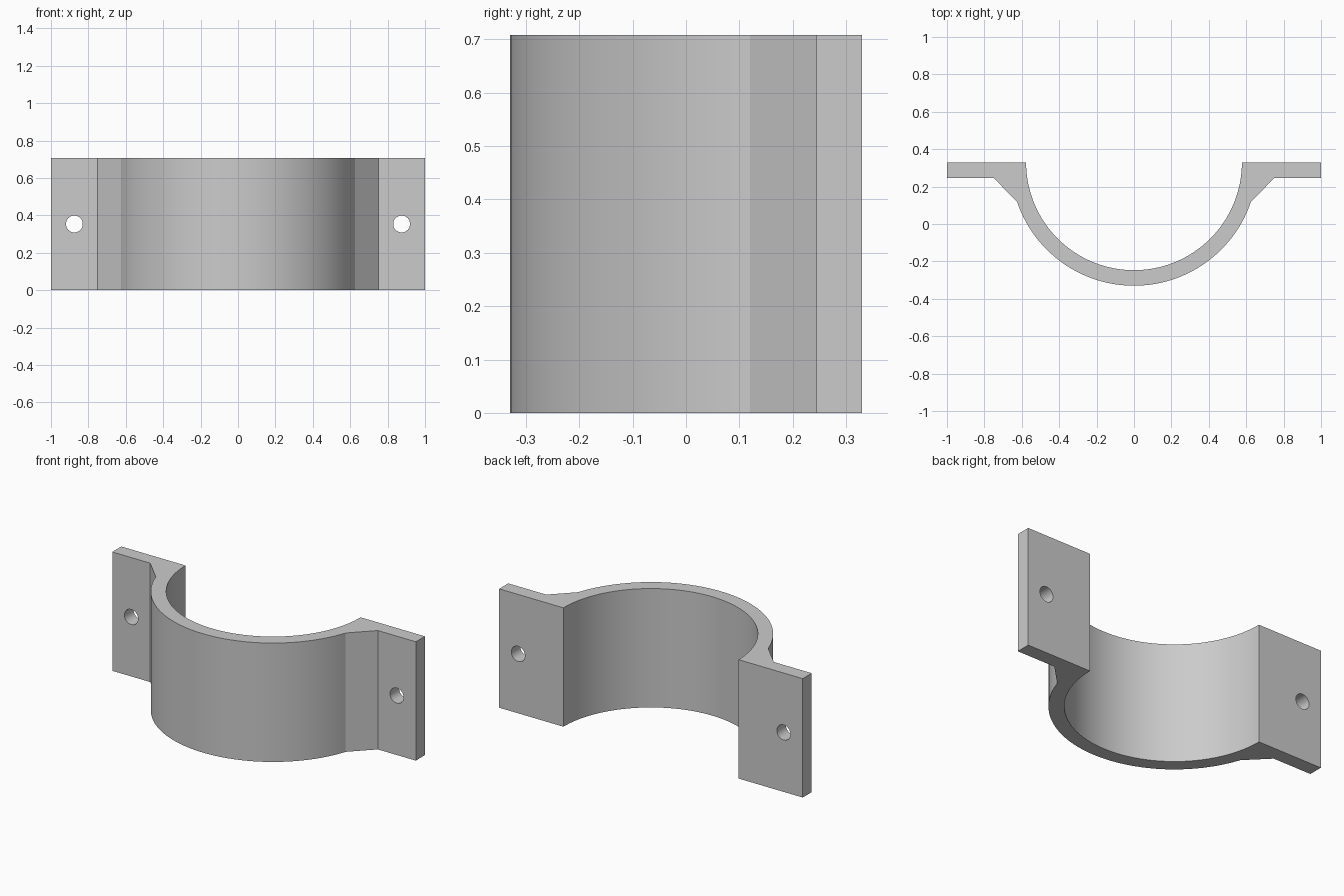
import bpy, bmesh
from math import sin, cos, pi, asin, radians
from mathutils import Matrix

cube = bpy.data.objects.get("Cube")
if cube:
    bpy.data.objects.remove(cube, do_unlink=True)

HEIGHT = 0.708
BACK, FLANGE_FRONT = 0.33, 0.245
R_IN, R_OUT = 0.577, 0.66
GUSSET_Y = 0.12
SEGMENTS = 64

grey = bpy.data.materials.new("plain grey")
grey.use_nodes = True
colour = (0.6, 0.6, 0.6, 1)
grey.diffuse_color = colour
grey.node_tree.nodes["Principled BSDF"].inputs["Base Color"].default_value = colour


def arc(radius, start, end):
    """Points around the saddle centre, angles measured below the +x axis."""
    angles = [start + (end - start) * i / SEGMENTS for i in range(SEGMENTS + 1)]
    return [(radius * cos(a), BACK - radius * sin(a)) for a in angles]


def add_object(name, bm):
    bmesh.ops.recalc_face_normals(bm, faces=bm.faces)
    mesh = bpy.data.meshes.new(name)
    bm.to_mesh(mesh)
    bm.free()
    obj = bpy.data.objects.new(name, mesh)
    bpy.context.collection.objects.link(obj)
    mesh.materials.append(grey)
    return obj


# Bracket: half-round saddle, gussets and flanges in one extruded profile
gusset = asin((BACK - GUSSET_Y) / R_OUT)
profile = [(1, BACK), (1, FLANGE_FRONT), (0.75, FLANGE_FRONT)]
profile += arc(R_OUT, gusset, pi - gusset)
profile += [(-0.75, FLANGE_FRONT), (-1, FLANGE_FRONT), (-1, BACK)]
profile += arc(R_IN, pi, 0)

bm = bmesh.new()
base = bm.faces.new([bm.verts.new((x, y, 0)) for x, y in profile])
side = bmesh.ops.extrude_face_region(bm, geom=[base])["geom"]
top_verts = [v for v in side if isinstance(v, bmesh.types.BMVert)]
bmesh.ops.translate(bm, verts=top_verts, vec=(0, 0, HEIGHT))
bracket = add_object("clamp_bracket", bm)

# Bolt holes through both flanges
bm = bmesh.new()
for s in (-1, 1):
    place = Matrix.Translation((s * 0.875, 0.29, HEIGHT / 2)) @ Matrix.Rotation(pi / 2, 4, "X")
    bmesh.ops.create_cone(bm, cap_ends=True, segments=32, radius1=0.045,
                          radius2=0.045, depth=0.3, matrix=place)
cutter = add_object("bolt_hole_cutter", bm)

cut = bracket.modifiers.new("bolt holes", "BOOLEAN")
cut.operation = "DIFFERENCE"
cut.solver = "EXACT"
cut.object = cutter
bpy.ops.object.select_all(action="DESELECT")
bpy.context.view_layer.objects.active = bracket
bracket.select_set(True)
bpy.ops.object.modifier_apply(modifier=cut.name)
bpy.data.objects.remove(cutter, do_unlink=True)

# Smooth curves, crisp corners
bpy.ops.object.shade_smooth_by_angle(angle=radians(20))
